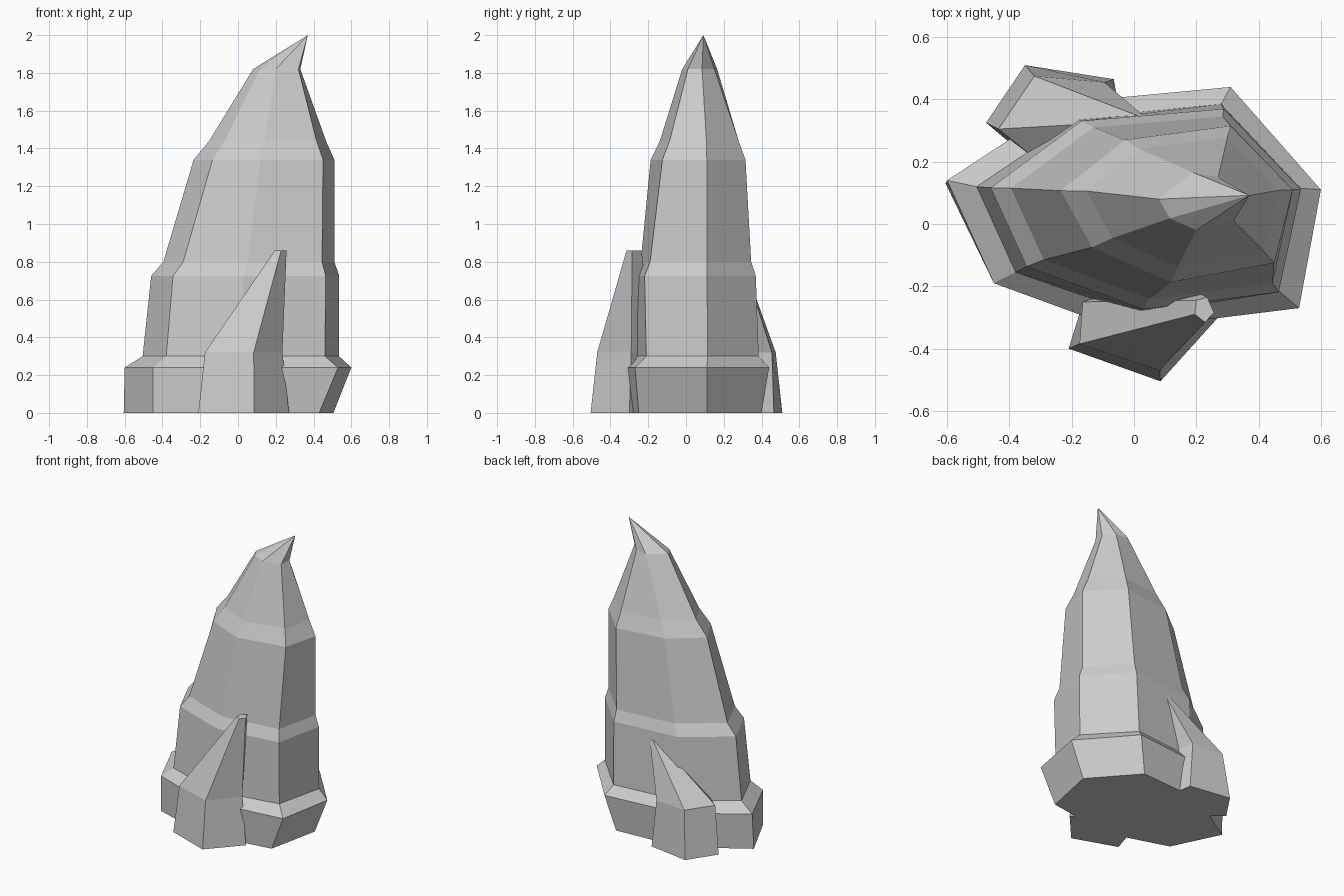
import bpy, bmesh

if "Cube" in bpy.data.objects:
    bpy.data.objects.remove(bpy.data.objects["Cube"])


def loft(name, rings, tip=None):
    """Flat-shaded closed solid through (z, outline) rings, optionally ending in a point."""
    bm = bmesh.new()
    loops = [[bm.verts.new((x, y, z)) for x, y in pts] for z, pts in rings]
    n = len(loops[0])
    for lo, hi in zip(loops, loops[1:]):
        for i in range(n):
            j = (i + 1) % n
            bm.faces.new((lo[i], lo[j], hi[j], hi[i]))
    bm.faces.new(loops[0][::-1])
    if tip:
        apex = bm.verts.new(tip)
        for i in range(n):
            bm.faces.new((loops[-1][i], loops[-1][(i + 1) % n], apex))
    else:
        bm.faces.new(loops[-1])
    bmesh.ops.recalc_face_normals(bm, faces=bm.faces)
    mesh = bpy.data.meshes.new(name)
    bm.to_mesh(mesh)
    bm.free()
    obj = bpy.data.objects.new(name, mesh)
    bpy.context.collection.objects.link(obj)
    return obj


def scaled(pts, k, cx=0.25, cy=0.1):
    return [(cx + (x - cx) * k, cy + (y - cy) * k) for x, y in pts]


# Main leaning rock: seven-sided outlines, counter-clockwise from the left
ground = [(-.605, .13), (-.45, -.19), (-.04, -.32), (.43, -.25), (.505, .11), (.25, .40), (-.22, .37)]
flare = [(-.60, .14), (-.45, -.19), (-.04, -.34), (.53, -.27), (.60, .11), (.31, .44), (-.22, .39)]
waist = [(-.505, .12), (-.38, -.155), (.01, -.29), (.46, -.21), (.535, .115), (.28, .385), (-.18, .34)]
middle = [(-.395, .115), (-.29, -.115), (.05, -.24), (.445, -.19), (.51, .11), (.285, .345), (-.13, .31)]
shoulder = [(-.235, .107), (-.135, -.075), (.118, -.187), (.45, -.125), (.51, .11), (.31, .315), (-.03, .27)]
neck = [(.08, .08), (.115, .018), (.20, -.02), (.32, .01), (.33, .085), (.27, .15), (.19, .165)]
loft("main_rock", [
    (0, ground), (.24, flare), (.30, waist),
    (.725, scaled(middle, 1.1)), (.80, middle),
    (1.34, shoulder), (1.44, scaled(shoulder, .83)), (1.82, neck),
], tip=(.37, .092, 2.0))

# Front side shard
loft("front_shard", [
    (0, [(-.21, -.40), (.085, -.505), (.27, -.30), (.10, -.17), (-.16, -.24)]),
    (.32, [(-.175, -.385), (.083, -.47), (.235, -.29), (.10, -.17), (-.165, -.25)]),
    (.86, [(.195, -.29), (.228, -.315), (.257, -.285), (.235, -.235), (.20, -.245)]),
])

# Back side shard, leaning into the main rock
loft("back_shard", [
    (0, [(-.475, .325), (-.35, .51), (-.065, .465), (-.04, .32), (-.35, .22)]),
    (.32, [(-.435, .305), (-.32, .475), (-.095, .455), (-.06, .31), (-.33, .22)]),
    (.68, [(.01, .33), (.02, .345), (.04, .34), (.04, .31), (.02, .31)]),
])
